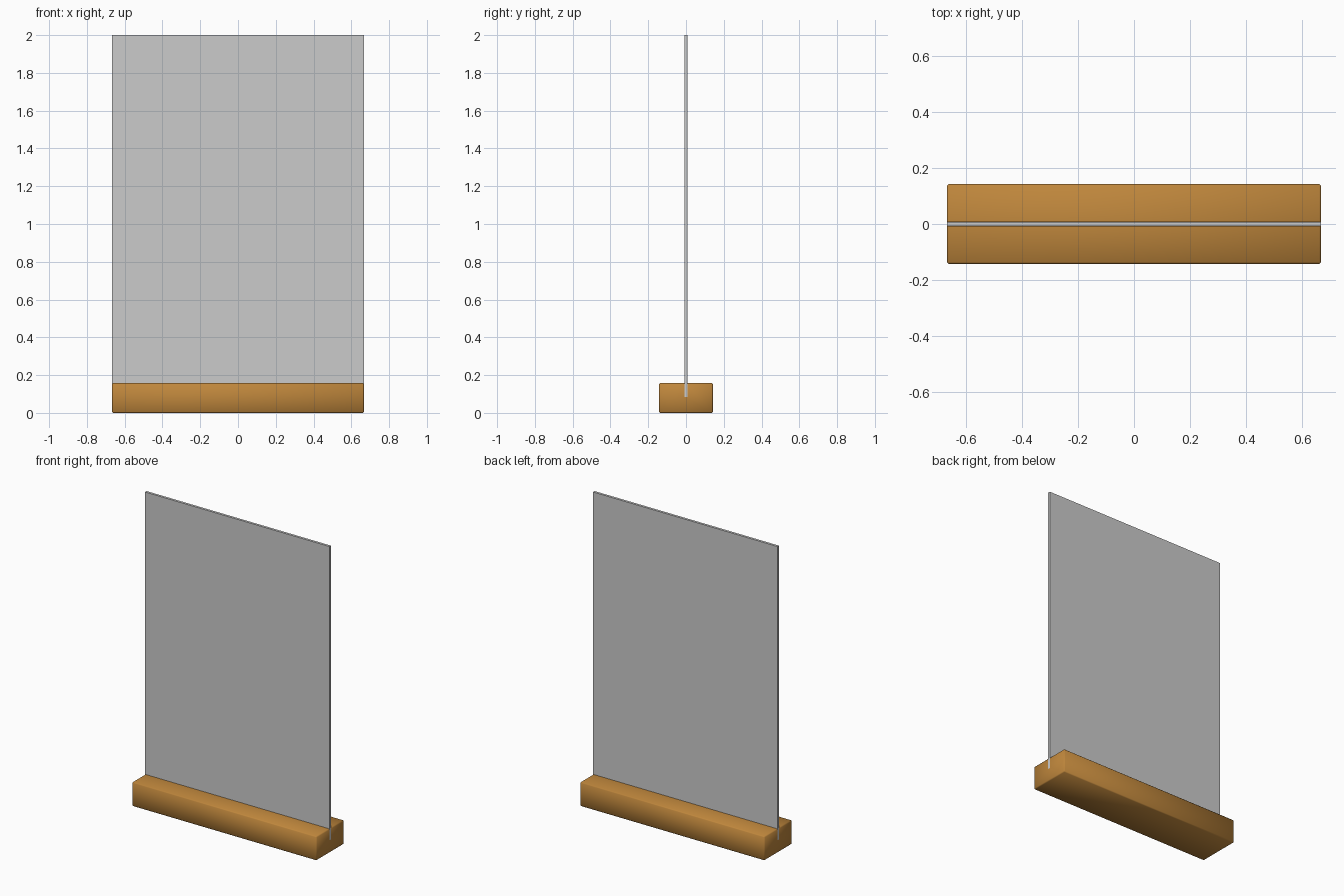
import bpy
from math import radians

if "Cube" in bpy.data.objects:
    bpy.data.objects.remove(bpy.data.objects["Cube"])


def box(name, size, z_bottom):
    bpy.ops.mesh.primitive_cube_add(size=1, location=(0, 0, z_bottom + size[2] / 2))
    ob = bpy.context.object
    ob.name = name
    ob.scale = size
    bpy.ops.object.transform_apply(location=False, rotation=False, scale=True)
    return ob


WIDTH = 1.333
SLOT_Z = 0.083

# upright thin panel, seated in the slot
panel = box("panel", (WIDTH, 0.016, 2 - SLOT_Z), SLOT_Z)

# helper that cuts the slot along the base
cutter = box("slot_cutter", (WIDTH + 0.2, 0.018, 0.2), SLOT_Z)
cutter.hide_render = True

# wooden base block with eased edges and a slot
base = box("base", (WIDTH, 0.284, 0.158), 0)
bevel = base.modifiers.new("eased_edges", 'BEVEL')
bevel.width = 0.006
bevel.segments = 1
cut = base.modifiers.new("slot", 'BOOLEAN')
cut.operation = 'DIFFERENCE'
cut.solver = 'EXACT'
cut.object = cutter
for m in ("eased_edges", "slot"):
    bpy.ops.object.modifier_apply(modifier=m)
bpy.data.objects.remove(cutter, do_unlink=True)
bpy.ops.object.shade_smooth_by_angle(angle=radians(60))

wood = bpy.data.materials.new("wood")
wood.diffuse_color = (0.52, 0.24, 0.045, 1)
wood.use_nodes = True
wood.node_tree.nodes["Principled BSDF"].inputs["Base Color"].default_value = wood.diffuse_color
base.data.materials.clear()
base.data.materials.append(wood)
